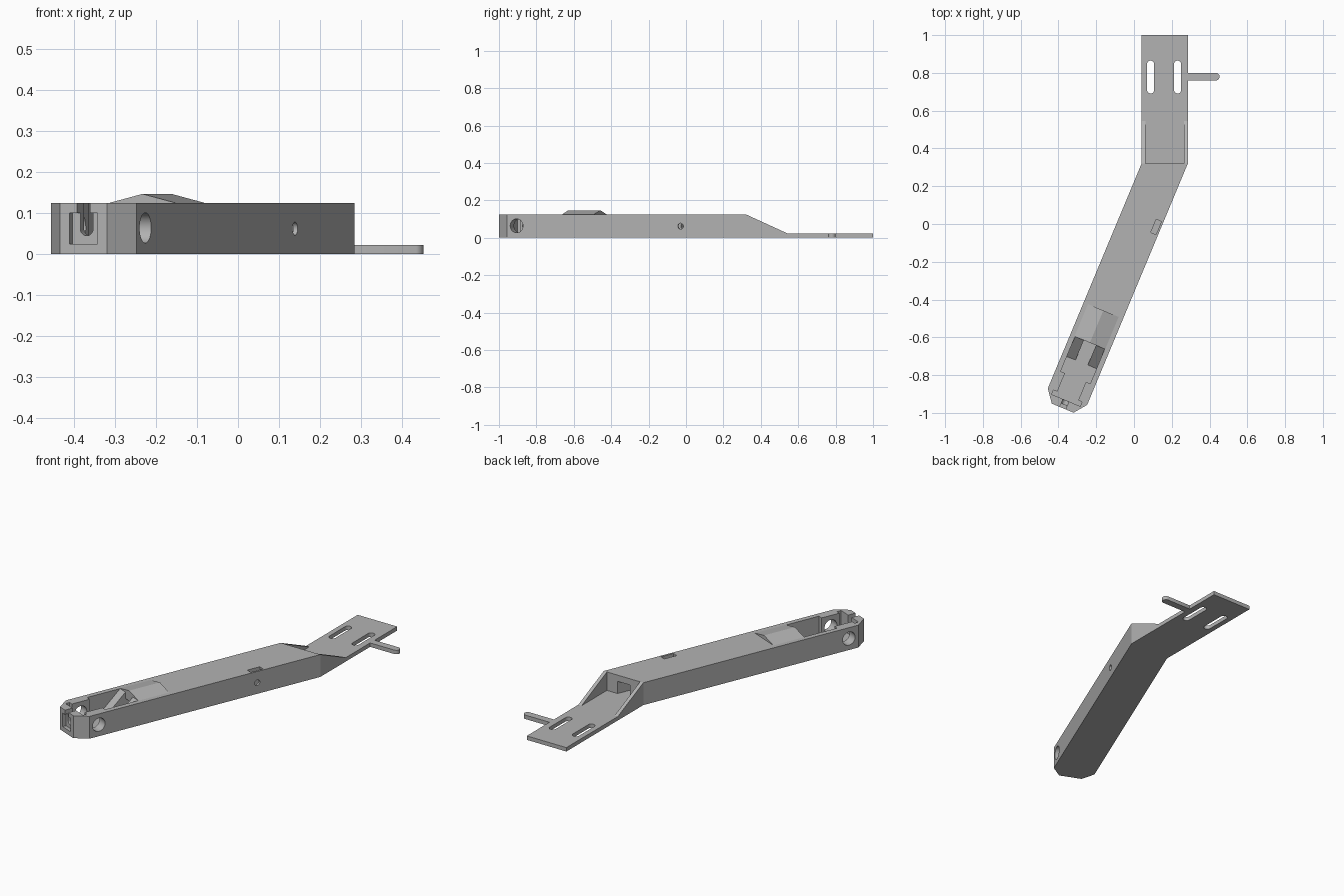
import bpy, bmesh, math
from mathutils import Matrix

cube = bpy.data.objects.get("Cube")
if cube:
    bpy.data.objects.remove(cube, do_unlink=True)

grey = bpy.data.materials.new("plain_grey")
grey.use_nodes = True
grey.diffuse_color = (0.45, 0.45, 0.45, 1)
grey.node_tree.nodes["Principled BSDF"].inputs["Base Color"].default_value = (0.45, 0.45, 0.45, 1)

HEIGHT, FLOOR, ABOVE = 0.125, 0.022, 0.2
# Arm frame: origin at the tip centre, +y runs back along the arm
ARM = Matrix.Translation((-0.3775, -0.975, 0)) @ Matrix.Rotation(-math.atan2(0.384, 0.923), 4, 'Z')
WORLD = Matrix.Identity(4)


def prism(name, pts, lo, hi, axis='Z', frame=WORLD):
    """Extrude a closed outline from lo to hi along one axis."""
    place = {'X': lambda a, b, h: (h, a, b),
             'Y': lambda a, b, h: (a, h, b),
             'Z': lambda a, b, h: (a, b, h)}[axis]
    bm = bmesh.new()
    low, high = [[bm.verts.new(place(a, b, h)) for a, b in pts] for h in (lo, hi)]
    bm.faces.new(low)
    bm.faces.new(high)
    for i in range(len(pts)):
        j = (i + 1) % len(pts)
        bm.faces.new((low[i], low[j], high[j], high[i]))
    bmesh.ops.recalc_face_normals(bm, faces=bm.faces)
    bm.transform(frame)
    mesh = bpy.data.meshes.new(name)
    bm.to_mesh(mesh)
    bm.free()
    mesh.materials.append(grey)
    ob = bpy.data.objects.new(name, mesh)
    bpy.context.collection.objects.link(ob)
    return ob


def rect(a0, a1, b0, b1):
    return [(a0, b0), (a1, b0), (a1, b1), (a0, b1)]


def capsule(a, b, r, da=0.0, db=0.0, n=32):
    """Rounded slot outline; a plain circle when da and db are zero."""
    pts = []
    for i in range(n):
        w = 2 * math.pi * (i + 0.5) / n
        c, s = math.cos(w), math.sin(w)
        pts.append((a + r * c + math.copysign(da, c), b + r * s + math.copysign(db, s)))
    return pts


def combine(tool, operation='DIFFERENCE'):
    mod = body.modifiers.new(tool.name, 'BOOLEAN')
    mod.operation, mod.solver, mod.object = operation, 'EXACT', tool
    bpy.context.view_layer.objects.active = body
    bpy.ops.object.modifier_apply(modifier=mod.name)
    bpy.data.objects.remove(tool, do_unlink=True)


# Bent body outline with the chamfered tip
tip = [ARM @ Matrix.Translation((t, s, 0)) for t, s in
       ((-0.113, 0.066), (-0.0625, 0), (0.0625, 0), (0.113, 0.066))]
outline = [(0.04, 1), (0.04, 0.32)] + [m.translation.xy[:] for m in tip] + [(0.285, 0.32), (0.285, 1)]
body = prism("bent_arm", outline, 0, HEIGHT)

# Ramp down to the thin mounting plate, and its walled pocket
combine(prism("ramp", [(0.32, HEIGHT), (0.545, FLOOR), (1.1, FLOOR), (1.1, ABOVE), (0.32, ABOVE)],
              -0.3, 0.6, 'X'))
combine(prism("pocket", rect(0.06, 0.265, 0.32, 0.545), FLOOR, ABOVE))

# Side tab and gabled ridge
combine(prism("side_tab", capsule(0.36, 0.78, 0.02, da=0.073), 0, FLOOR), 'UNION')
combine(prism("ridge", [(-0.088, HEIGHT), (0, 0.147), (0.088, HEIGHT), (0.06, 0.11), (-0.06, 0.11)],
              0.375, 0.56, 'Y', ARM), 'UNION')

# Plate slots
for x in (0.088, 0.231):
    combine(prism("plate_slot", capsule(x, 0.778, 0.019, db=0.068), -0.1, ABOVE))

# Tip compartment: stepped well, sloped back and cable tunnel
well = [(0.06, 0.07), (0.06, 0.176), (0.085, 0.176), (0.085, 0.262)]
well = [(0.082, 0.045), (0.082, 0.07)] + well
combine(prism("well", well + [(-t, s) for t, s in reversed(well)], FLOOR, ABOVE, 'Z', ARM))
combine(prism("well_slope", [(0.26, FLOOR), (0.375, HEIGHT), (0.375, ABOVE), (0.26, ABOVE)],
              -0.085, 0.085, 'X', ARM))
combine(prism("well_channel", rect(-0.035, 0.035, 0.25, 0.375), FLOOR, ABOVE, 'Z', ARM))
combine(prism("tunnel", rect(-0.035, 0.035, FLOOR, 0.09), 0.3, 1.43, 'Y', ARM))

# Axle hole, tip recess and cable notch
combine(prism("axle_hole", capsule(0.122, 0.064, 0.037), -0.2, 0.2, 'X', ARM))
combine(prism("tip_recess", rect(-0.037, 0.037, 0.025, 0.1), -0.05, 0.02, 'Y', ARM))
combine(prism("tip_notch", capsule(0, 0.15, 0.017, db=0.088), -0.05, 0.06, 'Y', ARM))

# Nut slot and its screw hole
combine(prism("nut_slot", rect(0.073, 0.103, 1.038, 1.113), 0.03, ABOVE, 'Z', ARM))
combine(prism("screw_hole", capsule(1.072, 0.062, 0.016), 0.02, 0.2, 'X', ARM))

# Sharp edges stay crisp, bores are smooth
bpy.ops.object.select_all(action='DESELECT')
body.select_set(True)
bpy.context.view_layer.objects.active = body
bpy.ops.object.shade_smooth_by_angle(angle=math.radians(13))
